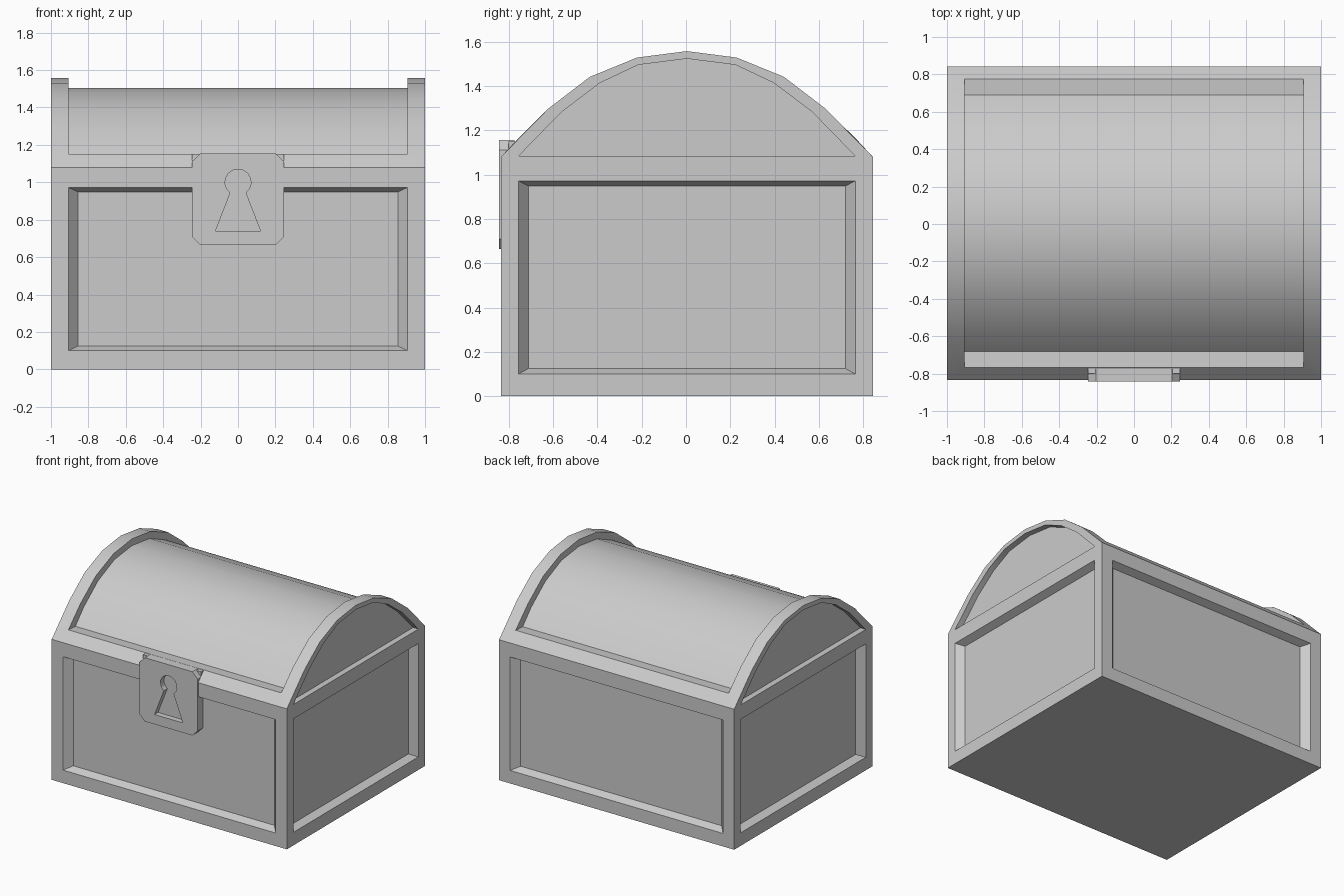
import bpy, bmesh, math

if "Cube" in bpy.data.objects:
    bpy.data.objects.remove(bpy.data.objects["Cube"])

CY = 0.004          # body sits slightly back because the lock sticks out in front
DEPTH = 0.055       # depth of the recessed panels


def sgn(v):
    return 1 if v > 0 else -1


def mirrored(half):
    """Half profile from rim to crown -> full arch from -y to +y."""
    return [(-y, z) for y, z in half] + [(y, z) for y, z in half[-2::-1]]


def make_object(name, bm):
    bmesh.ops.recalc_face_normals(bm, faces=bm.faces[:])
    me = bpy.data.meshes.new(name)
    bm.to_mesh(me)
    bm.free()
    ob = bpy.data.objects.new(name, me)
    bpy.context.collection.objects.link(ob)
    return ob


def prism(name, pts, y0, y1):
    """Extrude an x-z outline from y0 to y1."""
    bm = bmesh.new()
    a = [bm.verts.new((x, y0, z)) for x, z in pts]
    b = [bm.verts.new((x, y1, z)) for x, z in pts]
    bm.faces.new(a)
    bm.faces.new(b[::-1])
    for i in range(len(pts)):
        j = (i + 1) % len(pts)
        bm.faces.new((a[i], b[i], b[j], a[j]))
    return make_object(name, bm)


def inset_to(bm, faces, place):
    """Inset a group of faces, then put each inner vertex where place() says."""
    bm.normal_update()
    bmesh.ops.inset_region(bm, faces=faces, thickness=0.004, use_even_offset=False)
    for v in {v for f in faces for v in f.verts}:
        v.co = place(v.co.copy())


def nearest(arch, source):
    """Map a point to the arch entry matching its closest source entry."""
    def pick(co):
        i = min(range(len(source)), key=lambda k: abs(source[k][0] - co.y))
        return arch[i]
    return pick


# Arch outlines (y, z): outer lid, end panel, recess rim and recessed lid surface
outer = mirrored([(.839, 1.08), (.625, 1.298), (.438, 1.441), (.225, 1.528), (0, 1.557)])
panel = mirrored([(.76, 1.083), (.565, 1.283), (.393, 1.413), (.22, 1.495), (0, 1.523)])
rim = mirrored([(.772, 1.152), (.625, 1.298), (.438, 1.441), (.225, 1.528), (0, 1.557)])
sunk = mirrored([(.687, 1.147), (.587, 1.255), (.413, 1.391), (.215, 1.478), (0, 1.505)])

# Chest shell
bm = bmesh.new()
arches, bases = [], []
for x in (-1, 1):
    arches.append([bm.verts.new((x, y, z)) for y, z in outer])
    bases.append([bm.verts.new((x, y, 0)) for y in (-.839, .839)])
L, R = arches
l, r = bases
bm.faces.new((l[0], l[1], r[1], r[0]))
front = bm.faces.new((l[0], r[0], R[0], L[0]))
back = bm.faces.new((r[1], l[1], L[-1], R[-1]))
left = bm.faces.new((l[1], l[0], L[0], L[-1]))
right = bm.faces.new((r[0], r[1], R[-1], R[0]))
ends = [bm.faces.new(L), bm.faces.new(R[::-1])]
strips = [bm.faces.new((L[i], R[i], R[i + 1], L[i + 1])) for i in range(len(L) - 1)]
bmesh.ops.recalc_face_normals(bm, faces=bm.faces[:])

# Body panels: frame opening, then sloped sunk panel
for f in (front, back):
    for w, lo, hi, d in ((.905, .10, .972, 0), (.855, .125, .948, DEPTH)):
        inset_to(bm, [f], lambda c: (sgn(c.x) * w, sgn(c.y) * (.839 - d), hi if c.z > .5 else lo))
for f in (left, right):
    for w, lo, hi, d in ((.76, .10, .972, 0), (.715, .125, .948, DEPTH)):
        inset_to(bm, [f], lambda c: (sgn(c.x) * (1 - d), sgn(c.y) * w, hi if c.z > .5 else lo))

# Lid end panels: straight-walled recess
for f in ends:
    for src, d in ((outer, 0), (panel, DEPTH - .01)):
        pick = nearest(panel, src)
        inset_to(bm, [f], lambda c: (sgn(c.x) * (1 - d), *pick(c)))

# Recessed lid barrel between the raised end arches
for target, src in ((rim, outer), (sunk, rim)):
    pick = nearest(target, src)
    inset_to(bm, strips, lambda c: (sgn(c.x) * .905, *pick(c)))

bmesh.ops.translate(bm, verts=bm.verts[:], vec=(0, CY, 0))
chest = make_object("chest", bm)

# Lock plate with clipped corners, and its square-topped backing
c, w, lo, hi = .045, .247, .665, 1.155
plate = prism("lock_plate", [(-w + c, lo), (w - c, lo), (w, lo + c), (w, hi - c),
                             (w - c, hi), (-w + c, hi), (-w, hi - c), (-w, lo + c)], -.843, -.775)
prism("lock_backing", [(-w, 1.09), (w, 1.09), (w, 1.15), (-w, 1.15)], -.80, -.765)

# Keyhole cut through the plate into the chest front
arc = [(.07 * math.cos(math.radians(a)), 1 + .07 * math.sin(math.radians(a)))
       for a in range(-54, 235, 24)]
keyhole = prism("keyhole_cutter", [(-.12, .74), (.12, .74)] + arc, -.90, -.80)
keyhole.hide_render = True
keyhole.hide_viewport = False
for ob in (plate, chest):
    m = ob.modifiers.new("keyhole", 'BOOLEAN')
    m.operation = 'DIFFERENCE'
    m.object = keyhole
    m.solver = 'EXACT'
    bpy.context.view_layer.objects.active = ob
    bpy.ops.object.modifier_apply(modifier=m.name)
bpy.data.objects.remove(keyhole)

# Smooth barrel, crisp edges
bpy.ops.object.select_all(action='DESELECT')
chest.select_set(True)
bpy.context.view_layer.objects.active = chest
bpy.ops.object.shade_smooth_by_angle(angle=math.radians(30))
